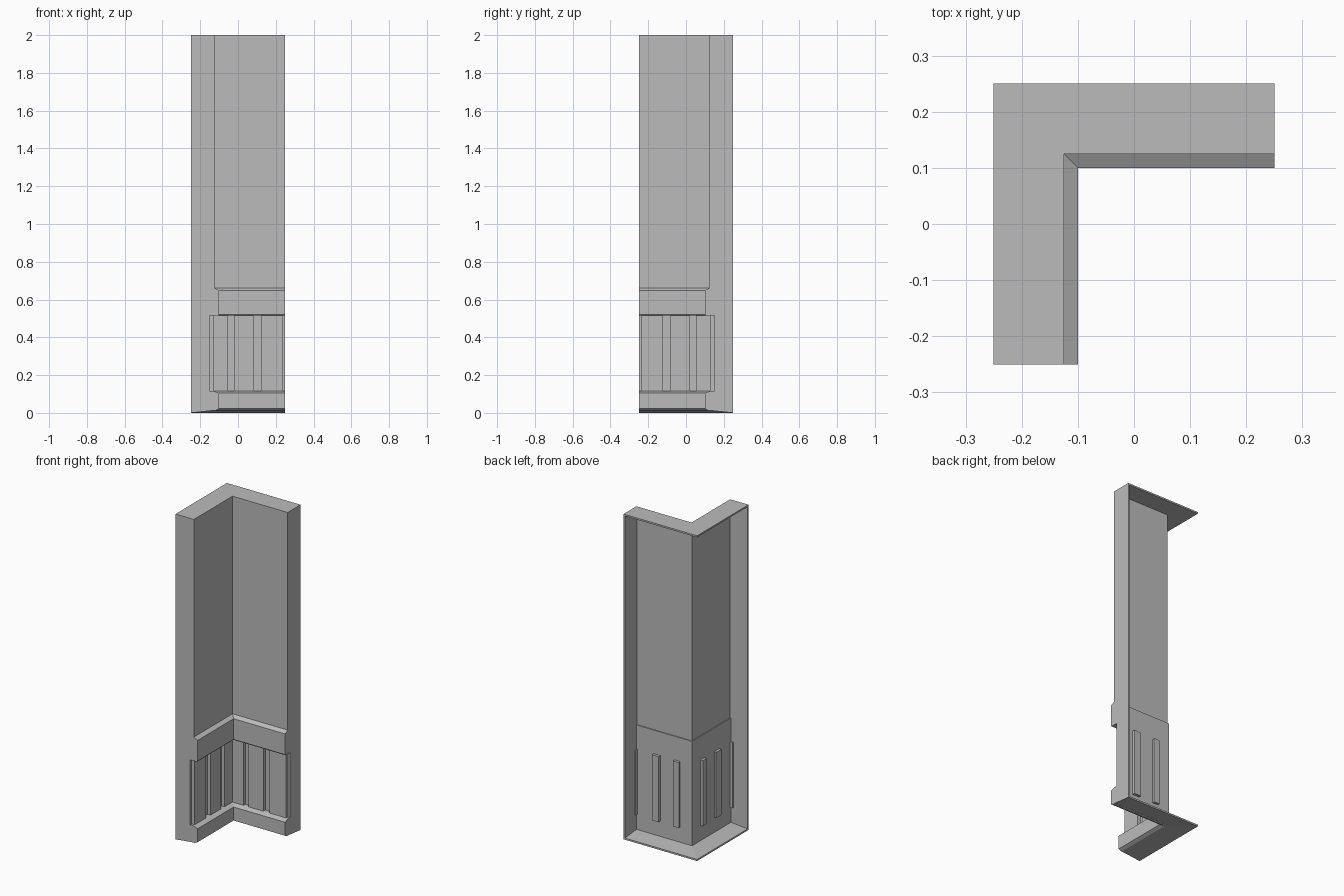
import bpy, bmesh

if "Cube" in bpy.data.objects:
    bpy.data.objects.remove(bpy.data.objects["Cube"])

H = 0.25      # half width of the footprint
T = 0.006     # sheet thickness

grey = bpy.data.materials.new("plain grey")
grey.diffuse_color = (0.5, 0.5, 0.5, 1)
grey.use_nodes = True
grey.node_tree.nodes["Principled BSDF"].inputs["Base Color"].default_value = grey.diffuse_color


def finish(name, bm):
    bmesh.ops.recalc_face_normals(bm, faces=bm.faces)
    me = bpy.data.meshes.new(name)
    bm.to_mesh(me)
    bm.free()
    me.materials.append(grey)
    ob = bpy.data.objects.new(name, me)
    bpy.context.collection.objects.link(ob)
    return ob


def corner_sweep(name, profile):
    """Sweep a (depth, z) profile round the L-shaped inner corner."""
    bm = bmesh.new()
    rings = [[bm.verts.new(p) for p in ((c, -H, z), (c, -c, z), (H, -c, z))]
             for c, z in profile]
    n = len(rings)
    for i in range(n):
        a, b = rings[i], rings[(i + 1) % n]
        for k in range(2):
            bm.faces.new((a[k], a[k + 1], b[k + 1], b[k]))
    for k in (0, 2):
        bm.faces.new([r[k] for r in rings])
    return finish(name, bm)


def rect(c0, c1, z0, z1):
    return [(c0, z0), (c1, z0), (c1, z1), (c0, z1)]


def prism(bm, pts, y0, y1):
    """Extrude a (depth, z) outline along y, and repeat it on the other arm."""
    for arm in (0, 1):
        put = (lambda x, y, z: (x, y, z)) if arm == 0 else (lambda x, y, z: (-y, -x, z))
        a = [bm.verts.new(put(c, y0, z)) for c, z in pts]
        b = [bm.verts.new(put(c, y1, z)) for c, z in pts]
        n = len(pts)
        bm.faces.new(a)
        bm.faces.new(b[::-1])
        for i in range(n):
            j = (i + 1) % n
            bm.faces.new((a[i], a[j], b[j], b[i]))


# upper wall and thin closing plates
corner_sweep("upper_wall", rect(-.125 - T, -.125, .655, 2))
corner_sweep("top_plate", rect(-H, -.125, 1.99, 2))
corner_sweep("bottom_plate", [(-H, 0), (-.14, .012), (-.125, .014),
                              (-.125, .022), (-.14, .02), (-H, .01)])

# projecting skirting and rail, with sloped tops
corner_sweep("skirting", [(-.137, .012), (-.12, .012), (-.1, .022), (-.1, .105),
                          (-.13, .116), (-.137, .116)])
corner_sweep("rail", [(-.137, .515), (-.105, .515), (-.1, .521), (-.1, .648),
                      (-.125, .662), (-.137, .662)])

# end plates following the wall outline
bm = bmesh.new()
prism(bm, [(-H, 0), (-.14, .012), (-.12, .012), (-.1, .022), (-.1, .105), (-.13, .116),
           (-.15, .116), (-.15, .515), (-.105, .515), (-.1, .521), (-.1, .648),
           (-.125, .662), (-.125, 2), (-H, 2)], -H, -H + .009)
finish("end_plates", bm)

# planks between the grooves
Z0, Z1 = .114, .517
bm = bmesh.new()
for y0, y1 in ((-.235, -.125), (-.08, .02), (.055, .137)):
    prism(bm, rect(-.137, -.13, Z0, Z1), y0, y1)
finish("planks", bm)

# grooves: sunken channels that show on the back of the shell
bm = bmesh.new()
for y0, y1 in ((-.25, -.235), (-.125, -.08), (.02, .055)):
    prism(bm, rect(-.15 - T / 2, -.15, Z0, Z1), y0, y1)
    for y in (y0, y1):
        if y > -H:
            prism(bm, rect(-.15, -.131, Z0, Z1), y - .001, y + .001)
    for z in (Z0, Z1 - .002):
        prism(bm, rect(-.15, -.131, z, z + .002), y0, y1)
finish("grooves", bm)
